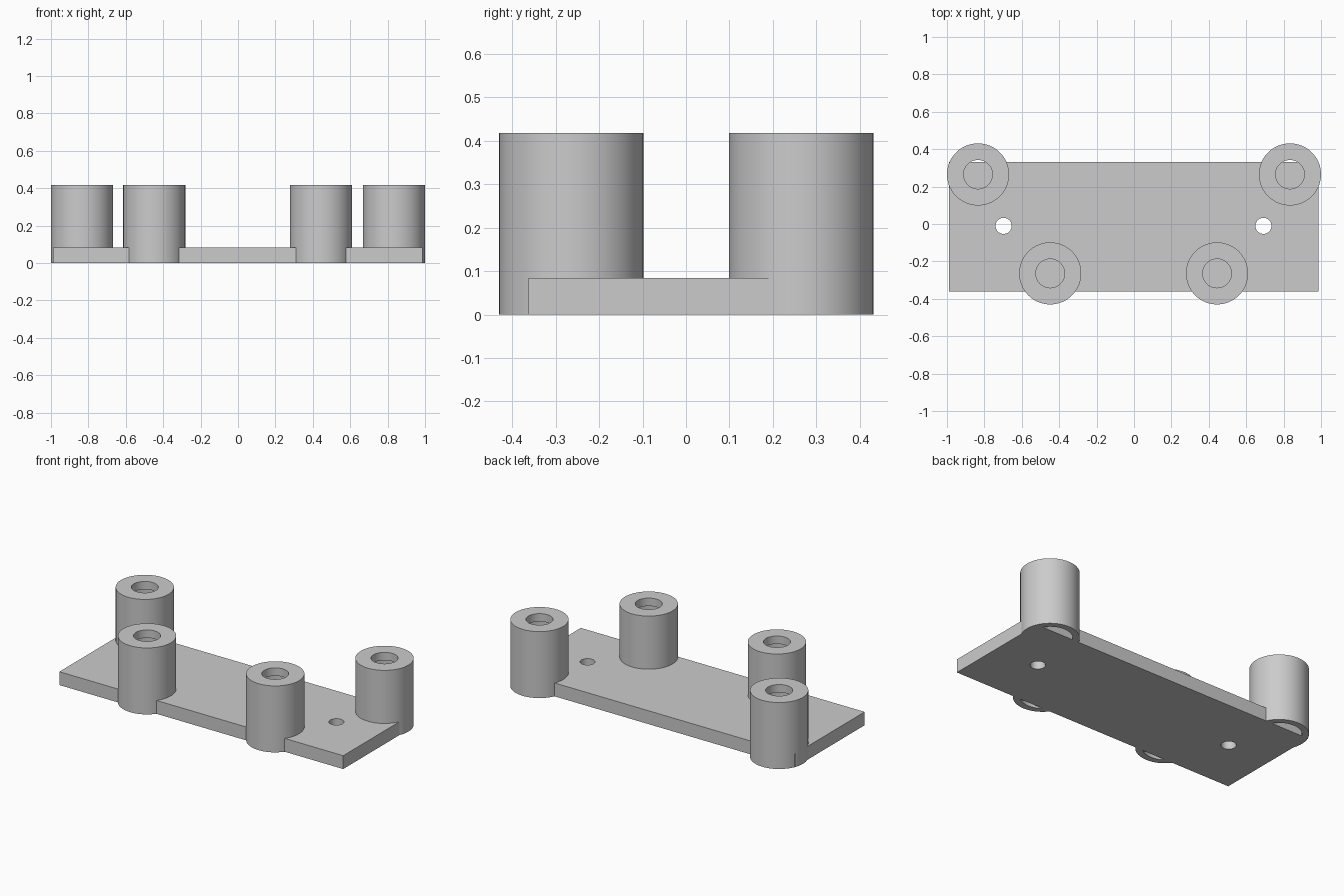
import bpy, bmesh
from math import radians, tau
from mathutils import Matrix, Vector

cube = bpy.data.objects.get("Cube")
if cube:
    bpy.data.objects.remove(cube, do_unlink=True)

grey = bpy.data.materials.new("plain_grey")
grey.use_nodes = True
colour = (0.6, 0.6, 0.6, 1)
grey.diffuse_color = colour
grey.node_tree.nodes["Principled BSDF"].inputs["Base Color"].default_value = colour

PLATE_TOP, HEIGHT = 0.084, 0.418
RADIUS, BORE, POCKET, LIP = 0.166, 0.077, 0.127, 0.05


def finish(name, bm):
    bmesh.ops.recalc_face_normals(bm, faces=bm.faces)
    mesh = bpy.data.meshes.new(name)
    bm.to_mesh(mesh)
    bm.free()
    mesh.materials.append(grey)
    obj = bpy.data.objects.new(name, mesh)
    bpy.context.collection.objects.link(obj)
    return obj


def activate(obj):
    bpy.ops.object.select_all(action="DESELECT")
    obj.select_set(True)
    bpy.context.view_layer.objects.active = obj


def smooth(obj):
    activate(obj)
    bpy.ops.object.shade_smooth_by_angle(angle=radians(30))


# Base plate
bm = bmesh.new()
size = Vector((1.975, 0.694, PLATE_TOP))
centre = Vector((-0.002, -0.015, PLATE_TOP / 2))
bmesh.ops.create_cube(bm, size=1, matrix=Matrix.Translation(centre) @ Matrix.Diagonal(size).to_4x4())
plate = finish("base_plate", bm)

# Two screw holes through the plate
bm = bmesh.new()
for x in (-0.697, 0.692):
    bmesh.ops.create_cone(bm, cap_ends=True, segments=48, radius1=0.043, radius2=0.043,
                          depth=0.4, matrix=Matrix.Translation((x, -0.01, 0)))
cutter = finish("hole_cutter", bm)
cutter.hide_render = True
activate(plate)
cut = plate.modifiers.new("screw_holes", "BOOLEAN")
cut.object = cutter
cut.solver = "EXACT"
bpy.ops.object.modifier_apply(modifier=cut.name)
bpy.data.objects.remove(cutter, do_unlink=True)
smooth(plate)


# Hollow standoff: narrow bore through the top lip, wide pocket below
def standoff(name, x, y):
    profile = [(RADIUS, 0), (RADIUS, HEIGHT), (BORE, HEIGHT), (BORE, HEIGHT - LIP),
               (POCKET, HEIGHT - LIP), (POCKET, 0)]
    bm = bmesh.new()
    verts = [bm.verts.new((r, 0, z)) for r, z in profile]
    edges = [bm.edges.new((verts[i - 1], verts[i])) for i in range(len(verts))]
    bmesh.ops.spin(bm, geom=verts + edges, axis=(0, 0, 1), cent=(0, 0, 0),
                   angle=tau, steps=72, use_merge=True)
    bmesh.ops.remove_doubles(bm, verts=bm.verts, dist=1e-4)
    obj = finish(name, bm)
    obj.location = (x, y, 0)
    smooth(obj)


standoff("back_left_standoff", 0.834, 0.265)
standoff("back_right_standoff", -0.834, 0.265)
standoff("front_left_standoff", 0.444, -0.264)
standoff("front_right_standoff", -0.448, -0.264)
